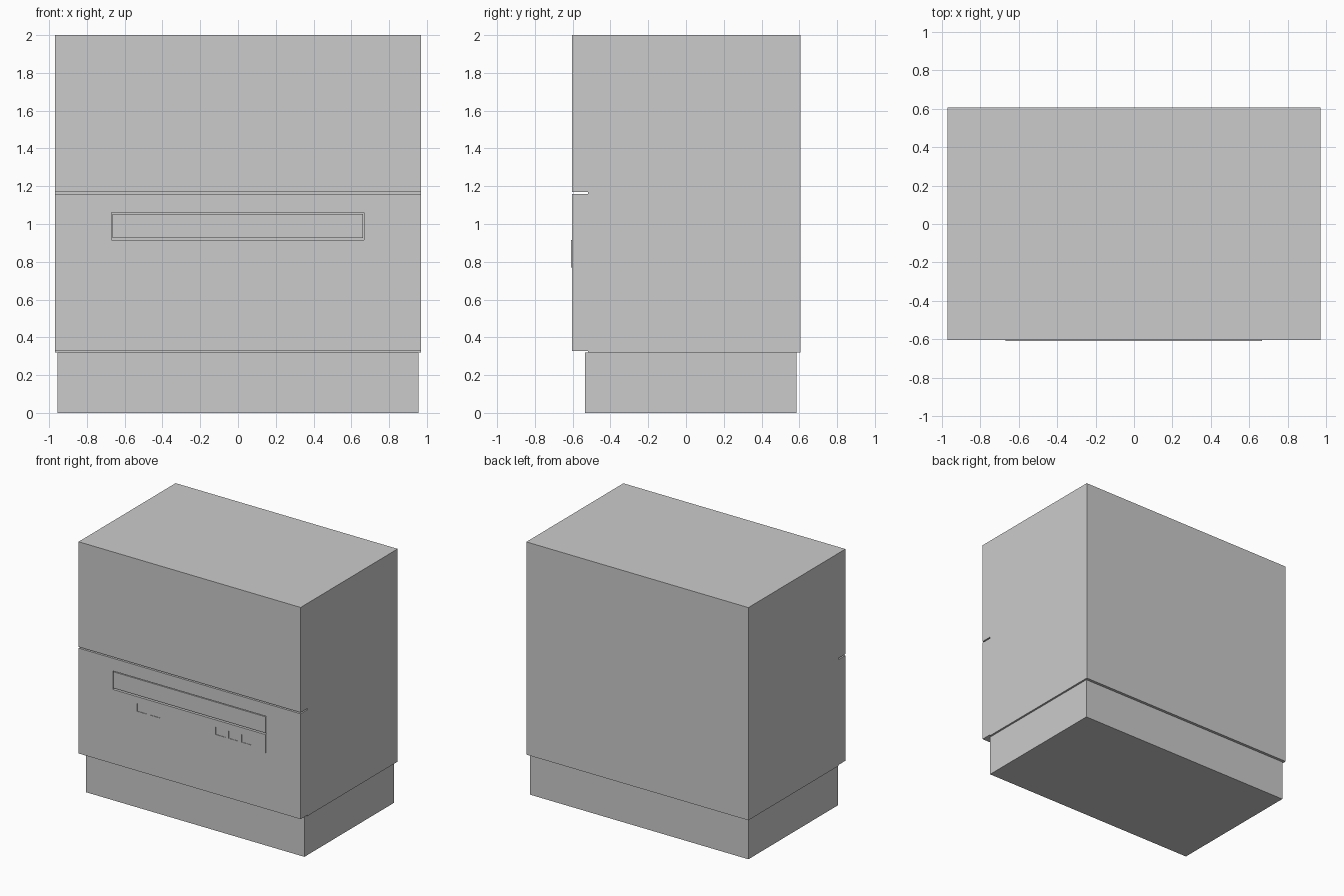
import bpy

if "Cube" in bpy.data.objects:
    bpy.data.objects.remove(bpy.data.objects["Cube"])


def box(name, x0, x1, y0, y1, z0, z1):
    """Axis-aligned box from its extents."""
    bpy.ops.mesh.primitive_cube_add(size=1, location=((x0 + x1) / 2, (y0 + y1) / 2, (z0 + z1) / 2))
    ob = bpy.context.object
    ob.name = name
    ob.scale = (x1 - x0, y1 - y0, z1 - z0)
    bpy.ops.object.transform_apply(location=False, rotation=False, scale=True)
    return ob


def cut(target, cutter):
    """Subtract a hidden cutter from the target."""
    cutter.hide_render = True
    cutter.display_type = 'WIRE'
    mod = target.modifiers.new(cutter.name, 'BOOLEAN')
    mod.operation = 'DIFFERENCE'
    mod.solver = 'EXACT'
    mod.object = cutter
    bpy.context.view_layer.objects.active = target
    bpy.ops.object.modifier_apply(modifier=mod.name)
    bpy.data.objects.remove(cutter)


W = 0.97          # half width of the cabinet
FRONT = -0.604    # front face of the doors
CARCASS = -0.52   # front face of the carcass
BACK = 0.607

# Recessed plinth and main carcass
box("plinth", -0.955, 0.955, -0.535, 0.585, 0, 0.32)
box("carcass", -W, W, CARCASS, BACK, 0.32, 2)

# Two front panels separated by a shadow gap
box("upper_front", -W, W, FRONT, CARCASS, 1.17, 2)
lower = box("lower_front", -W, W, FRONT, CARCASS, 0.328, 1.16)

# Flush drawer face sitting in a pocket with a thin gap around it
cut(lower, box("drawer_pocket", -0.67, 0.668, FRONT - 0.05, FRONT + 0.04, 0.916, 1.06))
box("drawer_face", -0.664, 0.662, FRONT, FRONT + 0.04, 0.926, 1.054)

# Slightly raised control strip with square button openings
strip = box("control_strip", -0.668, 0.666, FRONT - 0.004, FRONT, 0.77, 0.916)
for x in (-0.413, -0.30, 0.273, 0.387, 0.50):
    cut(strip, box("button_opening", x - 0.044, x + 0.044, FRONT - 0.05, FRONT + 0.05, 0.80, 0.86))
